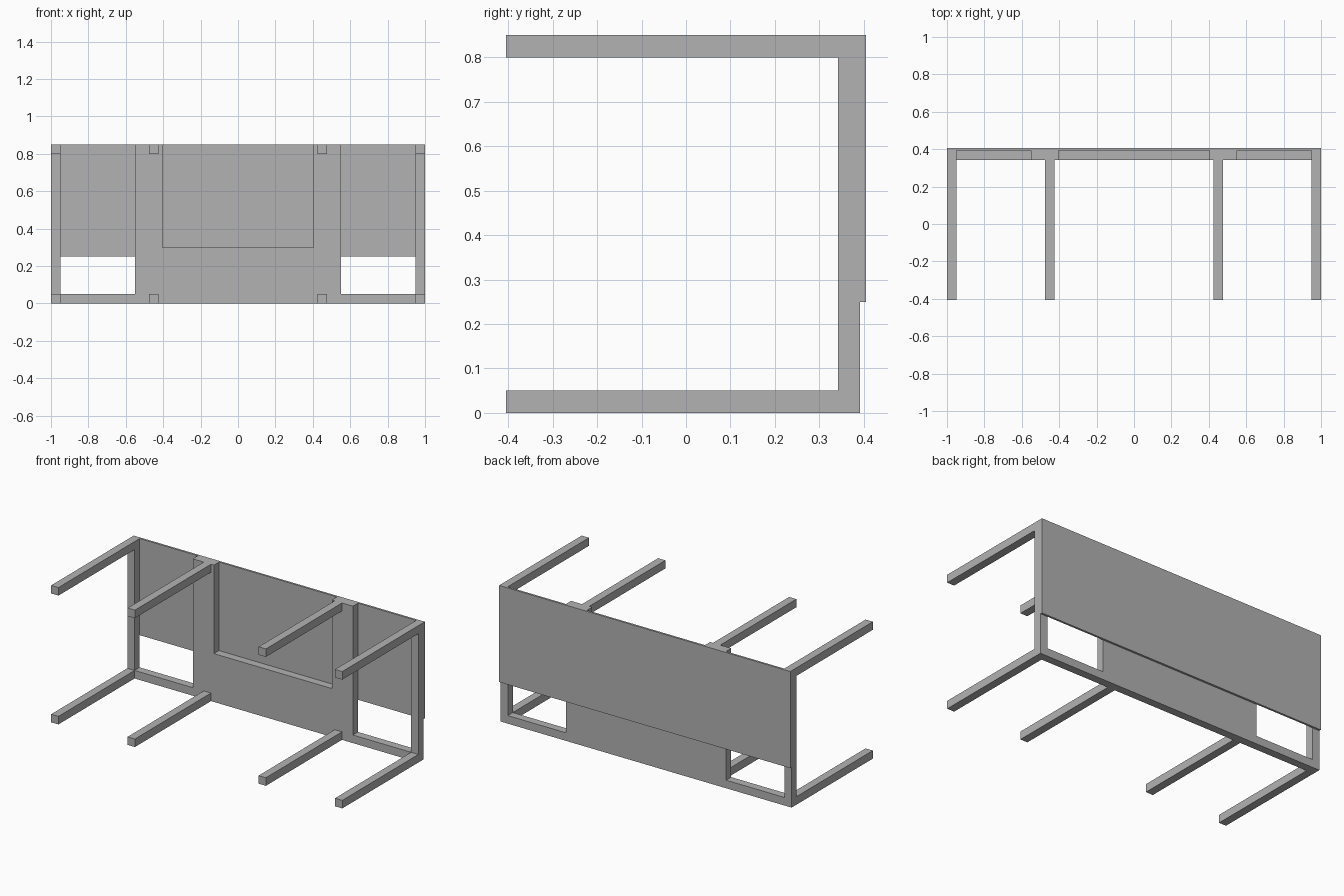
import bpy
import bmesh

cube = bpy.data.objects.get("Cube")
if cube:
    bpy.data.objects.remove(cube, do_unlink=True)

grey = bpy.data.materials.new("plain_grey")
grey.use_nodes = True
colour = (0.448, 0.448, 0.448, 1)
grey.diffuse_color = colour
grey.node_tree.nodes["Principled BSDF"].inputs["Base Color"].default_value = colour

FRONT, FRAME_FRONT, FRAME_BACK, BACK = -0.405, 0.342, 0.392, 0.405
TOP = 0.85
BAR = 0.05


def prism(name, outline, y0, y1):
    """Extrude an outline in the x-z plane from y0 to y1."""
    bm = bmesh.new()
    face = bm.faces.new([bm.verts.new((x, y0, z)) for x, z in outline])
    result = bmesh.ops.extrude_face_region(bm, geom=[face])
    moved = [v for v in result["geom"] if isinstance(v, bmesh.types.BMVert)]
    bmesh.ops.translate(bm, verts=moved, vec=(0, y1 - y0, 0))
    bmesh.ops.recalc_face_normals(bm, faces=bm.faces)
    mesh = bpy.data.meshes.new(name)
    bm.to_mesh(mesh)
    bm.free()
    mesh.materials.append(grey)
    obj = bpy.data.objects.new(name, mesh)
    bpy.context.collection.objects.link(obj)
    return obj


def box(name, x0, x1, z0, z1, y0, y1):
    return prism(name, [(x0, z0), (x1, z0), (x1, z1), (x0, z1)], y0, y1)


# Frame: one outline with end posts, bottom rail and U-shaped centre panel
half = [(0.405, 0.3), (0.405, TOP), (0.55, TOP), (0.55, BAR),
        (0.95, BAR), (0.95, TOP), (1, TOP), (1, 0)]
outline = half + [(-x, z) for x, z in reversed(half)]
prism("upright_frame", outline, FRAME_FRONT, FRAME_BACK)

# Wide board fixed behind the frame
box("back_board", -1, 1, 0.25, TOP, FRAME_BACK, BACK)

# Forward arms, in an upper and a lower row on each side
for side, sign in (("left", 1), ("right", -1)):
    for place, centre in (("inner", 0.45), ("outer", 0.975)):
        for level, z in (("lower", 0), ("upper", TOP - BAR)):
            x = sign * centre
            box(f"{side}_{place}_{level}_arm", x - BAR / 2, x + BAR / 2,
                z, z + BAR, FRONT, FRAME_FRONT)
